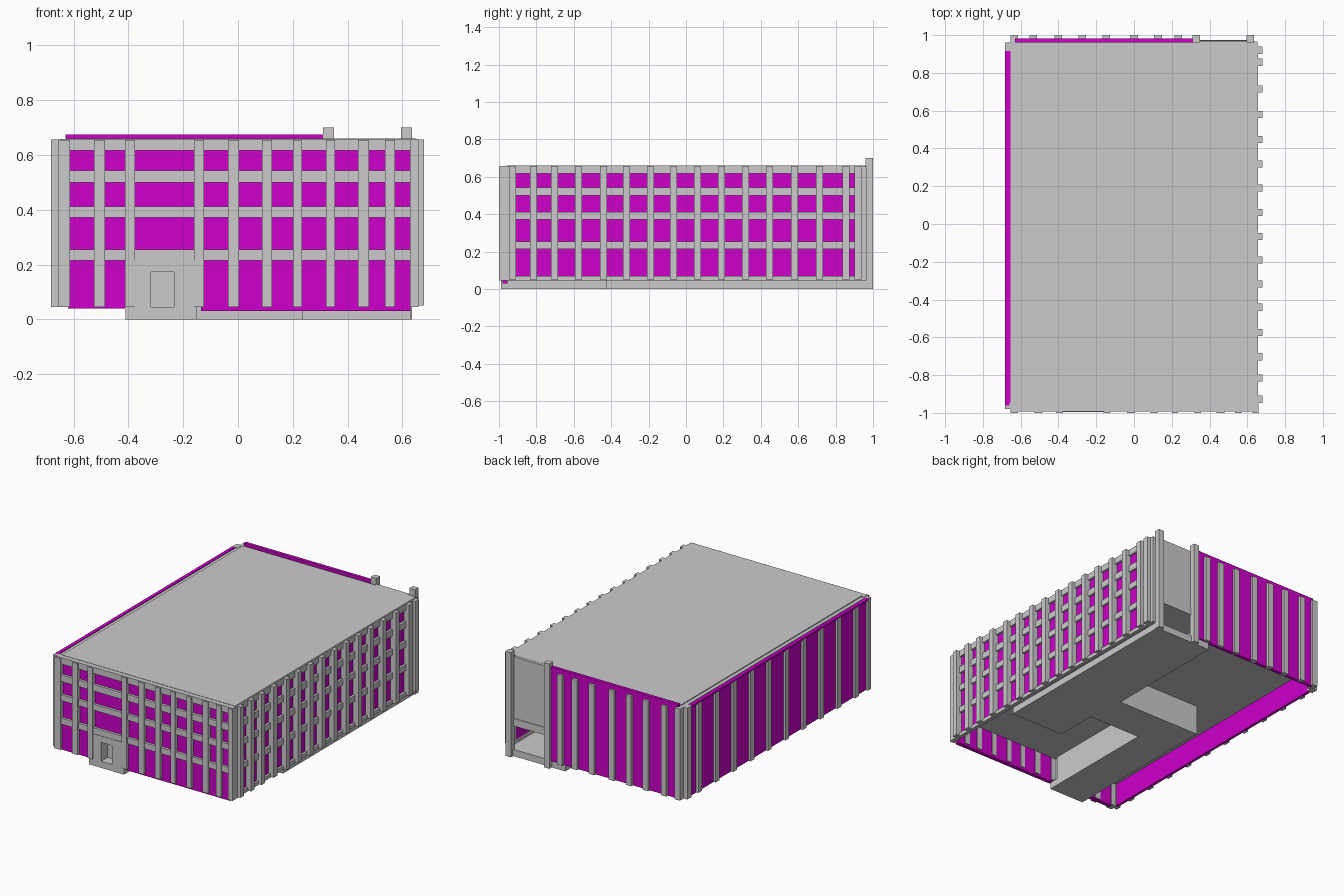
import bpy, bmesh

glass_mat = bpy.data.materials.new("magenta_panel")
glass_mat.diffuse_color = (0.62, 0.0, 0.6, 1)


def finish(name, bm, mat=None):
    bmesh.ops.recalc_face_normals(bm, faces=bm.faces)
    me = bpy.data.meshes.new(name)
    bm.to_mesh(me)
    bm.free()
    ob = bpy.data.objects.new(name, me)
    bpy.context.collection.objects.link(ob)
    if mat:
        me.materials.append(mat)
    return ob


def boxes(name, items, mat=None):
    """One object from a list of (x0, x1, y0, y1, z0, z1) boxes."""
    bm = bmesh.new()
    for x0, x1, y0, y1, z0, z1 in items:
        vs = bmesh.ops.create_cube(bm, size=1)["verts"]
        for v in vs:
            v.co = ((x0 + x1) / 2 + v.co.x * (x1 - x0),
                    (y0 + y1) / 2 + v.co.y * (y1 - y0),
                    (z0 + z1) / 2 + v.co.z * (z1 - z0))
    return finish(name, bm, mat)


# Upper block and roof slab
boxes("upper_block", [(-0.65, 0.635, -0.95, 0.96, 0.2, 0.652)])
boxes("roof", [(-0.655, 0.655, -0.985, 0.965, 0.645, 0.655),
               (-0.63, 0.65, -0.96, 0.95, 0.65, 0.661)])

# Stepped foundation slab
outline = [(0.63, 0.96), (0.63, -0.425), (0.235, -0.425), (0.235, -0.14),
           (-0.15, -0.14), (-0.15, -0.925), (-0.41, -0.925), (-0.41, 0.12),
           (0.21, 0.12), (0.21, 0.96)]
bm = bmesh.new()
f = bm.faces.new([bm.verts.new((x, y, 0)) for x, y in outline])
top = bmesh.ops.extrude_face_region(bm, geom=[f])["geom"]
for v in top:
    if isinstance(v, bmesh.types.BMVert):
        v.co.z = 0.045
finish("foundation_slab", bm)

# Ground floor walls standing on the slab outline
bm = bmesh.new()
for a, b in zip(outline[1:-1], outline[2:]):
    bm.faces.new([bm.verts.new((*p, z)) for p, z in
                  ((a, 0.045), (b, 0.045), (b, 0.2), (a, 0.2))])
bmesh.ops.remove_doubles(bm, verts=bm.verts, dist=0.0001)
finish("ground_floor_walls", bm)

# Front facade: piers, bands and glass
win = [(-0.613, -0.526), (-0.485, -0.412), (-0.376, -0.161), (-0.124, -0.036),
       (0.004, 0.088), (0.124, 0.2), (0.234, 0.321), (0.354, 0.438),
       (0.478, 0.536), (0.573, 0.628)]
edges = [-0.655] + [x for w in win for x in w] + [0.66]
boxes("front_piers", [(edges[i], edges[i + 1], -1.0, -0.95, 0.045, 0.655)
                      for i in range(0, len(edges), 2)])
bands = [(0.215, 0.255), (0.372, 0.412), (0.5, 0.544), (0.617, 0.659)]
boxes("front_bands", [(-0.65, 0.655, -0.992, -0.95, a, b) for a, b in bands])
boxes("front_glass", [(-0.62, 0.632, -0.975, -0.955, 0.2, 0.64),
                      (-0.62, -0.412, -0.982, -0.955, 0.04, 0.215),
                      (-0.135, 0.63, -0.982, -0.955, 0.03, 0.215)], glass_mat)

# Entrance surround
boxes("entrance_surround", [(-0.376, -0.318, -0.995, -0.925, 0.045, 0.215),
                            (-0.234, -0.161, -0.995, -0.925, 0.045, 0.215),
                            (-0.318, -0.234, -0.995, -0.925, 0.173, 0.215)])
boxes("entrance_step", [(-0.41, -0.15, -0.99, -0.925, 0.0, 0.045)])

# Right facade: bands, pilasters and glass
boxes("right_bands", [(0.632, 0.657, -0.985, 0.94, a, b)
                      for a, b in [(0.045, 0.07)] + bands])
pil = [-0.928, -0.816, -0.703, -0.575, -0.441, -0.318, -0.19, -0.067, 0.061,
       0.19, 0.318, 0.447, 0.58, 0.714, 0.856, 0.92]
boxes("right_pilasters", [(0.634, 0.68, y - 0.019, y + 0.019, 0.05, 0.657)
                          for y in pil])
boxes("right_glass", [(0.632, 0.642, -0.95, 0.91, 0.05, 0.64)], glass_mat)
boxes("right_corner_posts", [(0.628, 0.66, -0.995, -0.945, 0.045, 0.657),
                             (0.628, 0.655, 0.9, 0.965, 0.045, 0.655)])

# Left facade: panel, cap, pilasters and corner posts
boxes("left_panel", [(-0.668, -0.65, -0.96, 0.93, 0.045, 0.65),
                     (-0.683, -0.66, -0.96, 0.915, 0.643, 0.656)], glass_mat)
boxes("left_pilasters", [(-0.683, -0.66, y - 0.02, y + 0.02, 0.045, 0.645)
                         for y in [-0.83 + 0.184 * i for i in range(10)]])
boxes("left_corner_posts", [(-0.683, -0.645, -0.98, -0.945, 0.045, 0.656),
                            (-0.683, -0.645, 0.915, 0.96, 0.045, 0.656)])

# Back facade: panel and pilasters
boxes("back_panel", [(-0.63, 0.31, 0.962, 0.983, 0.045, 0.675)], glass_mat)
boxes("back_pilasters", [(x - 0.02, x + 0.02, 0.965, 1.0, 0.045, 0.645)
                         for x in (-0.534, -0.4, -0.275, -0.146, 0, 0.127, 0.235)]
      + [(-0.655, -0.615, 0.945, 1.0, 0.045, 0.656)])

# Loading bay: tall posts, wall and lintel
boxes("bay_posts", [(0.31, 0.35, 0.96, 1.0, 0, 0.7),
                    (0.595, 0.635, 0.96, 1.0, 0, 0.7)])
boxes("bay_wall", [(0.35, 0.595, 0.95, 0.967, 0.2, 0.66),
                   (0.35, 0.595, 0.95, 0.972, 0.2, 0.25)])
boxes("bay_sill", [(0.21, 0.63, 0.955, 0.975, 0.0, 0.045)])
